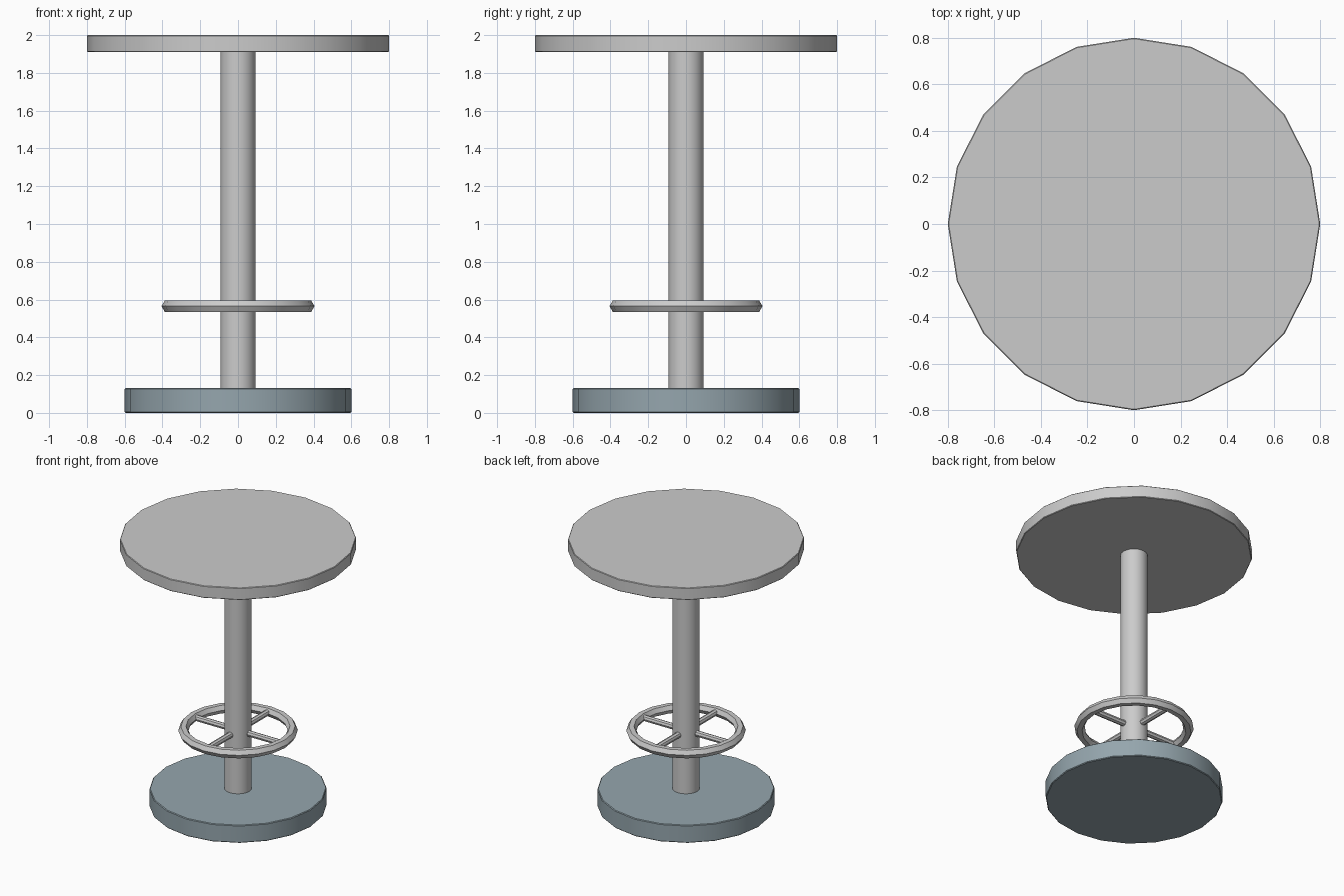
import bpy
from math import radians, pi

if "Cube" in bpy.data.objects:
    bpy.data.objects.remove(bpy.data.objects["Cube"])

SIDES = 20


def smooth(ob):
    bpy.context.view_layer.objects.active = ob
    ob.select_set(True)
    bpy.ops.object.shade_smooth_by_angle(angle=radians(30))
    ob.select_set(False)


def disc(name, radius, z0, z1, bevel=0.0):
    """Upright cylinder with a corner on +x and optional softened rims."""
    bpy.ops.mesh.primitive_cylinder_add(vertices=SIDES, radius=radius, depth=z1 - z0,
                                        location=(0, 0, (z0 + z1) / 2))
    ob = bpy.context.object
    ob.name = name
    if bevel:
        mod = ob.modifiers.new("rim", 'BEVEL')
        mod.width = bevel
        mod.segments = 1
        mod.limit_method = 'ANGLE'
        mod.angle_limit = radians(45)
        bpy.ops.object.modifier_apply(modifier=mod.name)
    smooth(ob)
    return ob


# Weighted base
base = disc("base", 0.6, 0.0, 0.132, 0.005)
mat = bpy.data.materials.new("blue_grey")
mat.diffuse_color = (0.30, 0.38, 0.42, 1)
mat.use_nodes = True
mat.node_tree.nodes["Principled BSDF"].inputs["Base Color"].default_value = mat.diffuse_color
base.data.materials.append(mat)

# Pole and table top
disc("pole", 0.093, 0.13, 1.915)
disc("table_top", 0.8, 1.91, 2.0, 0.004)

# Foot ring with a six-sided section
RING_Z, RING_R = 0.565, 0.37
bpy.ops.mesh.primitive_torus_add(major_segments=SIDES, minor_segments=6,
                                 major_radius=RING_R, minor_radius=0.035,
                                 location=(0, 0, RING_Z))
ring = bpy.context.object
ring.name = "foot_ring"
smooth(ring)

# Four spokes joining the ring to the pole
axes = [(1, 0), (0, 1), (-1, 0), (0, -1)]
for i, (dx, dy) in enumerate(axes):
    r0, r1 = 0.08, RING_R - 0.01
    mid = (r0 + r1) / 2
    bpy.ops.mesh.primitive_cylinder_add(vertices=8, radius=0.022, depth=r1 - r0,
                                        location=(dx * mid, dy * mid, RING_Z),
                                        rotation=(0, pi / 2, i * pi / 2))
    spoke = bpy.context.object
    spoke.name = f"spoke_{i + 1}"
    smooth(spoke)
